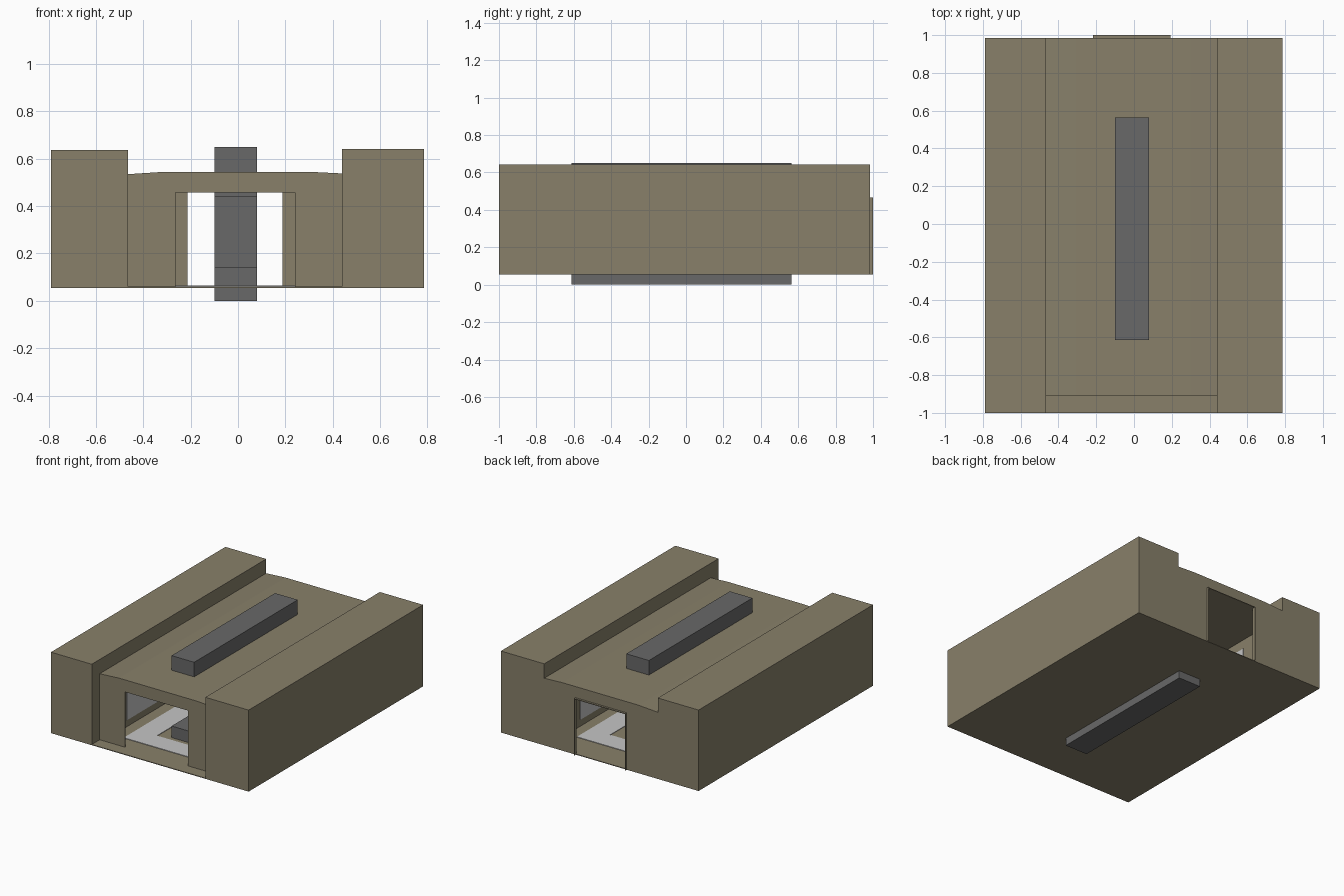
import bpy
import bmesh

if "Cube" in bpy.data.objects:
    bpy.data.objects.remove(bpy.data.objects["Cube"], do_unlink=True)


def material(name, colour):
    mat = bpy.data.materials.new(name)
    mat.use_nodes = True
    mat.diffuse_color = (*colour, 1)
    mat.node_tree.nodes["Principled BSDF"].inputs["Base Color"].default_value = (*colour, 1)
    return mat


TAN = material("tan", (0.246, 0.216, 0.144))
GREY = material("dark grey", (0.14, 0.14, 0.14))
LIGHT = material("light grey", (0.56, 0.56, 0.56))


def prism(name, profile, y0, y1, mat):
    """Extrude an x-z outline from y0 to y1."""
    bm = bmesh.new()
    face = bm.faces.new([bm.verts.new((x, y0, z)) for x, z in profile])
    grown = bmesh.ops.extrude_face_region(bm, geom=[face])["geom"]
    verts = [v for v in grown if isinstance(v, bmesh.types.BMVert)]
    bmesh.ops.translate(bm, vec=(0, y1 - y0, 0), verts=verts)
    bmesh.ops.recalc_face_normals(bm, faces=bm.faces)
    mesh = bpy.data.meshes.new(name)
    bm.to_mesh(mesh)
    bm.free()
    mesh.materials.append(mat)
    obj = bpy.data.objects.new(name, mesh)
    bpy.context.collection.objects.link(obj)
    return obj


def box(name, x, y, z, mat):
    outline = [(x[0], z[0]), (x[1], z[0]), (x[1], z[1]), (x[0], z[1])]
    return prism(name, outline, y[0], y[1], mat)


def doorway(name, outer, inner, top, head, y, mat):
    """Upright wall with a door cut out of its lower edge."""
    prism(name, [(outer[0], BASE), (inner[0], BASE), (inner[0], head), (inner[1], head),
                 (inner[1], BASE), (outer[1], BASE), (outer[1], top), (outer[0], top)],
          y[0], y[1], mat)


BASE, FLOOR, CEILING = 0.055, 0.06, 0.46
FRONT, WALL, BACK = -1.0, -0.91, 0.985
HALL = (-0.465, 0.44)

# Solid side blocks and floor
box("right_block", (-0.79, HALL[0]), (FRONT, BACK), (BASE, 0.638), TAN)
box("left_block", (HALL[1], 0.785), (FRONT, BACK), (BASE, 0.642), TAN)
box("floor", HALL, (FRONT, BACK), (BASE, FLOOR), TAN)

# Roof with slightly lowered edges
prism("roof", [(HALL[0], CEILING), (HALL[1], CEILING), (HALL[1], 0.538), (0.3, 0.545),
               (-0.31, 0.545), (HALL[0], 0.535)], WALL, BACK, TAN)

# End walls with open doorways
doorway("front_wall", HALL, (-0.265, 0.24), CEILING, CEILING - 0.002, (WALL, WALL + 0.01), TAN)
doorway("back_wall", HALL, (-0.215, 0.19), 0.5, CEILING, (BACK - 0.01, BACK), TAN)
doorway("back_door_frame", (-0.217, 0.192), (-0.213, 0.188), 0.465, CEILING, (BACK - 0.01, 1.0), TAN)

# Inner side walls, each with a pale panel
for side, x, step in (("right", HALL[0], 1), ("left", HALL[1], -1)):
    face = x + 0.03 * step
    box(side + "_inner_wall", sorted((x, face)), (WALL, BACK), (FLOOR, CEILING), TAN)
    box(side + "_panel", sorted((face, face + 0.005 * step)), (-0.65, 0.62), (0.11, 0.39), LIGHT)

# Pale rectangular ring on the floor
ring_z = (FLOOR, FLOOR + 0.004)
box("ring_front", (-0.35, 0.33), (-0.8, -0.65), ring_z, LIGHT)
box("ring_back", (-0.35, 0.33), (0.62, 0.77), ring_z, LIGHT)
box("ring_right", (-0.35, -0.19), (-0.65, 0.62), ring_z, LIGHT)
box("ring_left", (0.17, 0.33), (-0.65, 0.62), ring_z, LIGHT)

# Central bars through floor and roof, joined by a core
BAR_X, BAR_Y = (-0.1, 0.08), (-0.613, 0.565)
box("lower_bar", BAR_X, BAR_Y, (0, 0.143), GREY)
box("upper_bar", BAR_X, BAR_Y, (0.44, 0.65), GREY)
box("core", BAR_X, (-0.42, 0.37), (0.143, 0.44), GREY)
